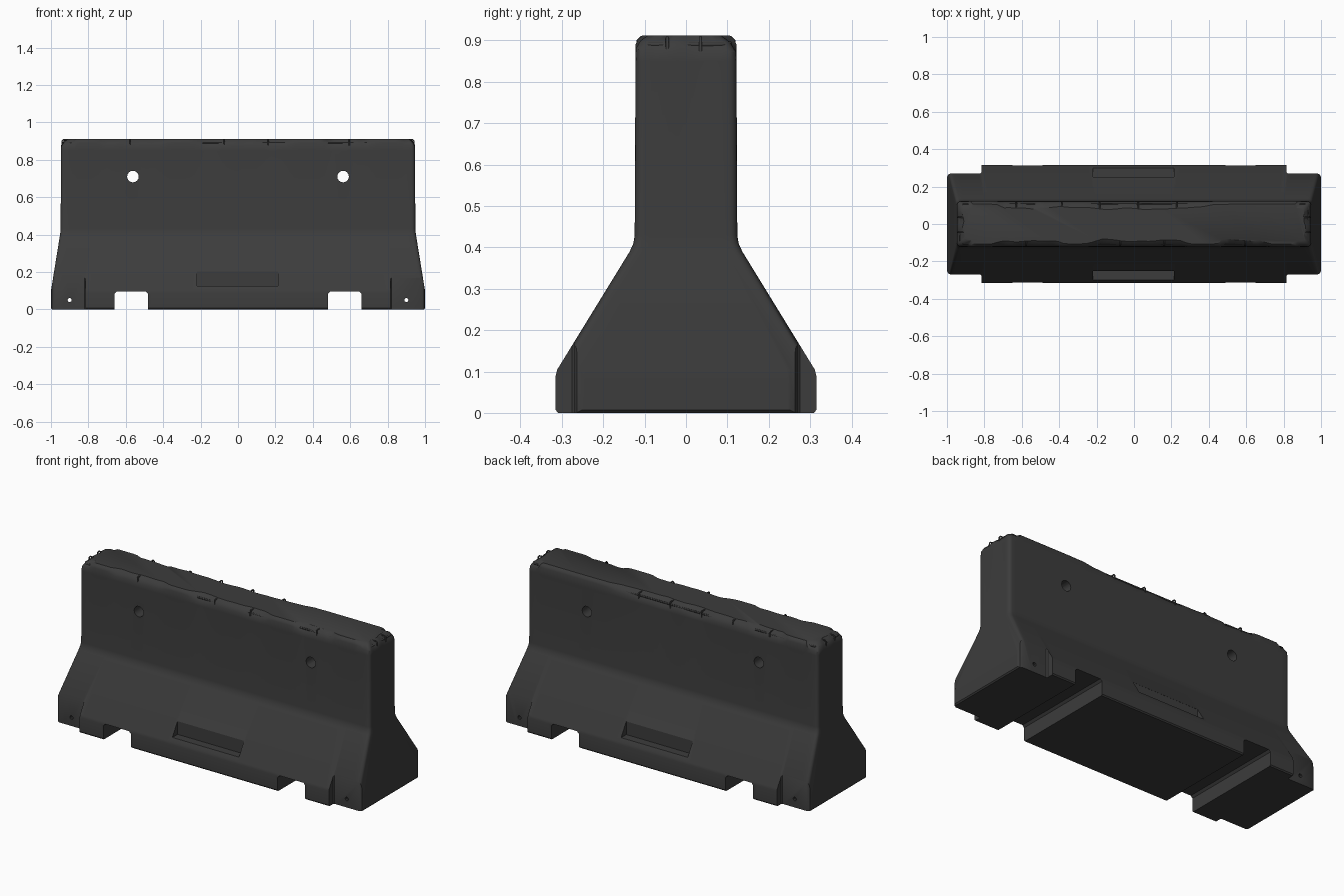
import bpy, bmesh, math
from mathutils import Vector, noise

if "Cube" in bpy.data.objects:
    bpy.data.objects.remove(bpy.data.objects["Cube"])

mat = bpy.data.materials.new("dark_concrete")
mat.diffuse_color = (0.045, 0.045, 0.045, 1)
mat.use_nodes = True
mat.node_tree.nodes["Principled BSDF"].inputs["Base Color"].default_value = mat.diffuse_color


def add_mesh(name, bm):
    bmesh.ops.recalc_face_normals(bm, faces=bm.faces)
    me = bpy.data.meshes.new(name)
    bm.to_mesh(me)
    bm.free()
    me.materials.append(mat)
    ob = bpy.data.objects.new(name, me)
    bpy.context.collection.objects.link(ob)
    return ob


def prism(name, points, direction):
    """Extrude a closed 3D polygon along a vector."""
    bm = bmesh.new()
    f = bm.faces.new([bm.verts.new(p) for p in points])
    r = bmesh.ops.extrude_face_region(bm, geom=[f])
    bmesh.ops.translate(bm, vec=direction,
                        verts=[v for v in r["geom"] if isinstance(v, bmesh.types.BMVert)])
    return add_mesh(name, bm)


def smooth(ob, deg=35):
    bpy.ops.object.select_all(action='DESELECT')
    ob.select_set(True)
    bpy.context.view_layer.objects.active = ob
    bpy.ops.object.shade_smooth_by_angle(angle=math.radians(deg))


# Exposed rebar runs along the long edges: side, start x, end x
RUNS = [(-1, -0.74, -0.41), (-1, -0.19, 0.28), (-1, 0.48, 0.71),
        (1, -0.73, -0.53), (1, -0.49, 0.33)]


def wear(x, y):
    """How far the top edge is broken away at a perimeter point."""
    w = 0.0
    for s, a, b in RUNS:
        if s * y > 0:
            d = abs(x - (a + b) / 2) / ((b - a) / 2)
            w = max(w, 0.022 * max(0, min(1, (1.25 - d) * 3)))
    if abs(x) > 0.9:
        w = 0.022
    n = noise.noise(Vector((x * 5, y * 9, 0.3))) + 0.5 * noise.noise(Vector((x * 16, y * 20, 2)))
    return max(0.004, w + 0.012 * n)


def ring(hx, hy, r):
    """Rounded rectangle in plan, finely divided along the straight sides."""
    pts = []
    for q, (sx, sy) in enumerate([(1, 1), (-1, 1), (-1, -1), (1, -1)]):
        for k in range(5):
            a = math.pi / 2 * (q + k / 4)
            pts.append((sx * (hx - r) + r * math.cos(a), sy * (hy - r) + r * math.sin(a)))
        n = 72 if q % 2 == 0 else 12
        ax, ay = pts[-1]
        bx, by = (-ax, ay) if q % 2 == 0 else (ax, -ay)
        for k in range(1, n):
            pts.append((ax + (bx - ax) * k / n, ay + (by - ay) * k / n))
    return pts


# Barrier body: stacked rings, the last three eroded at the top edge
levels = [(0, 0.993, 0.309, .02), (0.007, 1, 0.315, .02), (0.09, 1, 0.315, .02),
          (0.105, 0.999, 0.311, .02), (0.39, 0.953, 0.136, .02),
          (0.41, 0.95, 0.127, .02), (0.43, 0.948, 0.124, .02), (0.85, 0.947, 0.122, .02)]
bm = bmesh.new()
rows = [[bm.verts.new((x, y, z)) for x, y in ring(hx, hy, r)] for z, hx, hy, r in levels]
base = ring(0.947, 0.122, 0.02)
for z0, drop, ins0, k in [(0.895, 1.0, 0.0, 0.05), (0.905, 0.4, 0.004, 0.5), (0.912, 0.0, 0.012, 1.1)]:
    row = []
    for x, y in base:
        w = wear(x, y)
        i = ins0 + k * w
        row.append(bm.verts.new((x * (1 - i / 0.947), y * (1 - i / 0.122), z0 - drop * w)))
    rows.append(row)
for a, b in zip(rows, rows[1:]):
    for i in range(len(a)):
        j = (i + 1) % len(a)
        bm.faces.new((a[i], a[j], b[j], b[i]))
bm.faces.new(rows[-1])
bm.faces.new(rows[0][::-1])
body = add_mesh("barrier_body", bm)

# Cutters: forklift notches, end steps, lifting holes, pin holes, side pockets
cutters = []


def disc(cx, cz, r, n):
    return [(cx + r * math.cos(2 * math.pi * k / n), -0.5, cz + r * math.sin(2 * math.pi * k / n))
            for k in range(n)]


for s in (-1, 1):
    notch = [(0.48, -.1), (0.48, .083), (0.492, .095), (0.648, .095), (0.66, .083), (0.66, -.1)]
    cutters.append(prism("notch_cutter", [(s * x, -0.5, z) for x, z in notch], (0, 1, 0)))
    cutters.append(prism("lifting_hole_cutter", disc(s * 0.562, 0.71, 0.031, 16), (0, 1, 0)))
    cutters.append(prism("pin_hole_cutter", disc(s * 0.9, 0.05, 0.011, 10), (0, 1, 0)))
    pocket = [(-0.22, .125), (0.215, .125), (0.215, .203), (-0.22, .203)]
    cutters.append(prism("pocket_cutter", [(x, s * 0.25, z) for x, z in pocket], (0, s * 0.2, 0)))
    for t in (-1, 1):
        step = [(0.815, 0.4), (0.815, 0.276), (0.821, 0.27), (0.98, 0.27), (0.994, 0.263),
                (1.003, 0.245), (1.1, 0.245), (1.1, 0.4)]
        cutters.append(prism("end_step_cutter", [(s * x, t * y, -0.1) for x, y in step], (0, 0, 0.3)))

bpy.context.view_layer.objects.active = body
for c in cutters:
    c.hide_render = True
    m = body.modifiers.new("cut", 'BOOLEAN')
    m.operation, m.solver, m.object = 'DIFFERENCE', 'EXACT', c
    bpy.ops.object.modifier_apply(modifier=m.name)
for c in cutters:
    bpy.data.objects.remove(c)
smooth(body)


# Exposed reinforcement bars
def bar(name, pts, r=0.005):
    cu = bpy.data.curves.new(name, 'CURVE')
    cu.dimensions = '3D'
    cu.bevel_depth, cu.bevel_resolution, cu.use_fill_caps = r, 2, True
    sp = cu.splines.new('POLY')
    sp.points.add(len(pts) - 1)
    for p, co in zip(sp.points, pts):
        p.co = (*co, 1)
    cu.materials.append(mat)
    ob = bpy.data.objects.new(name, cu)
    bpy.context.collection.objects.link(ob)


def tie(x, y, dx, dy):
    """Bent stirrup over the edge; (dx, dy) points outward."""
    path = [(0.006, 0.868), (0.006, 0.899), (-0.002, 0.907), (-0.03, 0.907)]
    bar("stirrup", [(x + dx * o, y + dy * o, z) for o, z in path], 0.004)


for s, a, b in RUNS:
    bar("edge_rebar", [(a, s * 0.107, 0.89), (b, s * 0.107, 0.89)])
    n = max(1, round((b - a) / 0.23))
    for k in range(n):
        tie(a + (b - a) * (k + 0.5) / n, s * 0.11, 0, s)
for s in (-1, 1):
    bar("end_rebar", [(s * 0.87, -0.107, 0.893), (s * 0.915, -0.107, 0.893), (s * 0.932, -0.09, 0.89),
                      (s * 0.932, 0.09, 0.89), (s * 0.915, 0.107, 0.893), (s * 0.87, 0.107, 0.893)])
    for y in (-0.045, 0.035):
        tie(s * 0.935, y, s, 0)
